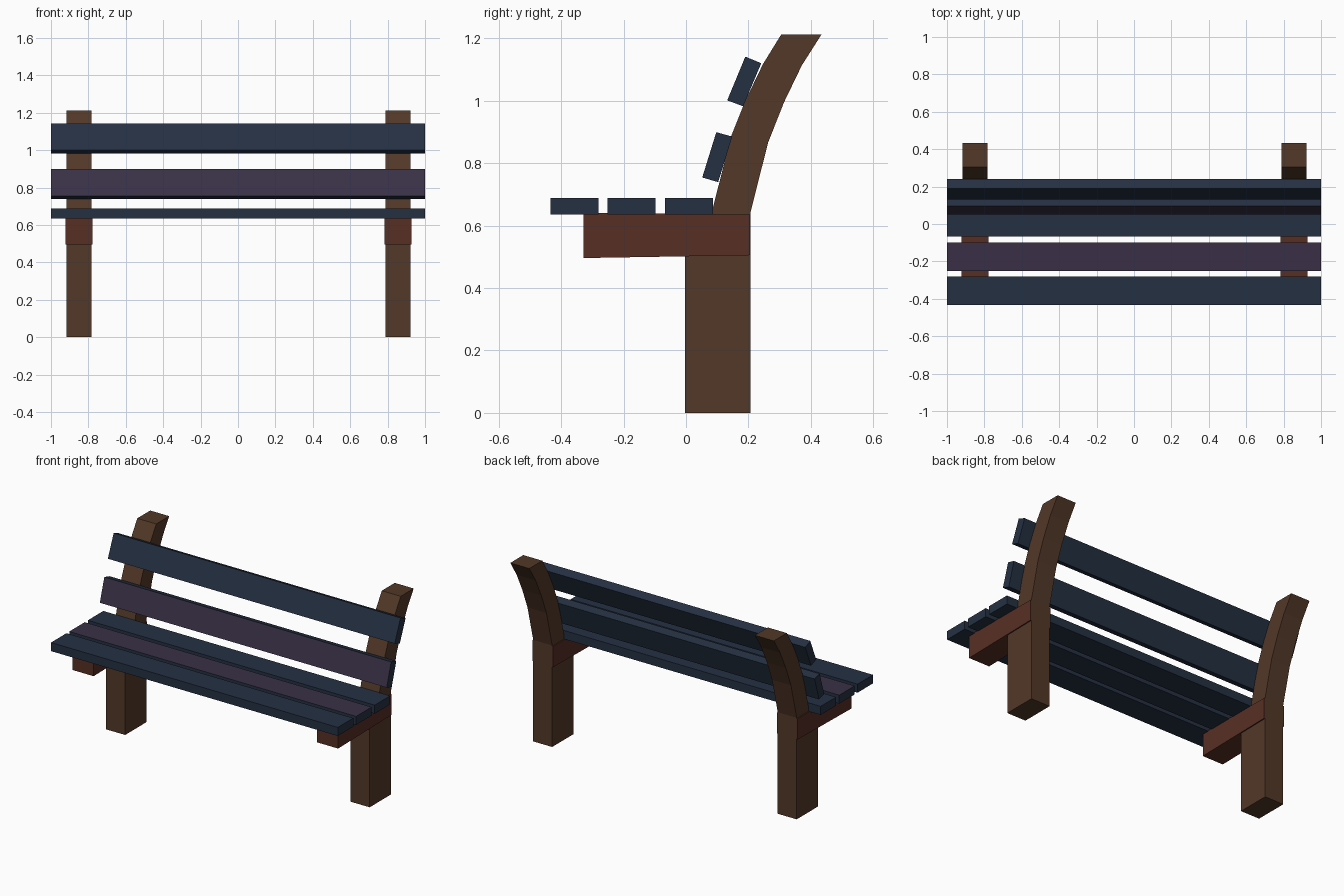
import bpy

if "Cube" in bpy.data.objects:
    bpy.data.objects.remove(bpy.data.objects["Cube"])


def material(name, rgb):
    m = bpy.data.materials.new(name)
    m.diffuse_color = (*rgb, 1)
    m.use_nodes = True
    m.node_tree.nodes["Principled BSDF"].inputs["Base Color"].default_value = m.diffuse_color
    return m


POST = material("brown_wood", (0.085, 0.040, 0.021))
BRACKET = material("red_wood", (0.095, 0.028, 0.018))
NAVY = material("navy_paint", (0.018, 0.030, 0.055))
PLUM = material("plum_paint", (0.042, 0.030, 0.062))


def extrude_profile(name, profile, x0, x1, mats):
    """Extrude a closed (y, z) outline, counter-clockwise, from x0 to x1."""
    n = len(profile)
    verts = [(x, y, z) for x in (x0, x1) for y, z in profile]
    faces = [tuple(reversed(range(n))), tuple(range(n, 2 * n))]
    faces += [(i, (i + 1) % n, n + (i + 1) % n, n + i) for i in range(n)]
    mesh = bpy.data.meshes.new(name)
    mesh.from_pydata(verts, [], faces)
    for m in mats:
        mesh.materials.append(m)
    obj = bpy.data.objects.new(name, mesh)
    bpy.context.collection.objects.link(obj)
    return obj


# Side outlines
post_outline = [
    (-0.004, 0), (0.206, 0), (0.206, 0.64), (0.263, 0.866), (0.314, 0.995),
    (0.371, 1.113), (0.434, 1.212), (0.305, 1.212), (0.247, 1.118),
    (0.19, 1.0), (0.144, 0.885), (0.087, 0.66), (0.087, 0.636), (-0.004, 0.636),
]
bracket_outline = [(-0.328, 0.496), (0.2055, 0.505), (0.2055, 0.635), (-0.328, 0.641)]

# Posts and seat brackets at both ends
for side, x in (("left", -0.850), ("right", 0.855)):
    extrude_profile(f"{side}_post", post_outline, x - 0.066, x + 0.066, [POST])
    extrude_profile(f"{side}_seat_bracket", bracket_outline, x - 0.073, x + 0.073, [BRACKET])


def slat(name, outline, plum_face=None):
    obj = extrude_profile(name, outline, -1, 1, [NAVY, PLUM])
    if plum_face is not None:
        obj.data.polygons[2 + plum_face].material_index = 1


# Seat slats; the middle one has a plum top
for i, y in enumerate((-0.434, -0.252, -0.067)):
    outline = [(y, 0.635), (y + 0.154, 0.635), (y + 0.154, 0.689), (y, 0.689)]
    slat(f"seat_slat_{i + 1}", outline, 2 if i == 1 else None)

# Tilted back slats; the lower one has a plum front
slat("lower_back_slat", [(0.052, 0.754), (0.103, 0.739), (0.148, 0.885), (0.097, 0.899)], 3)
slat("upper_back_slat", [(0.132, 1.001), (0.183, 0.982), (0.241, 1.120), (0.190, 1.141)])
